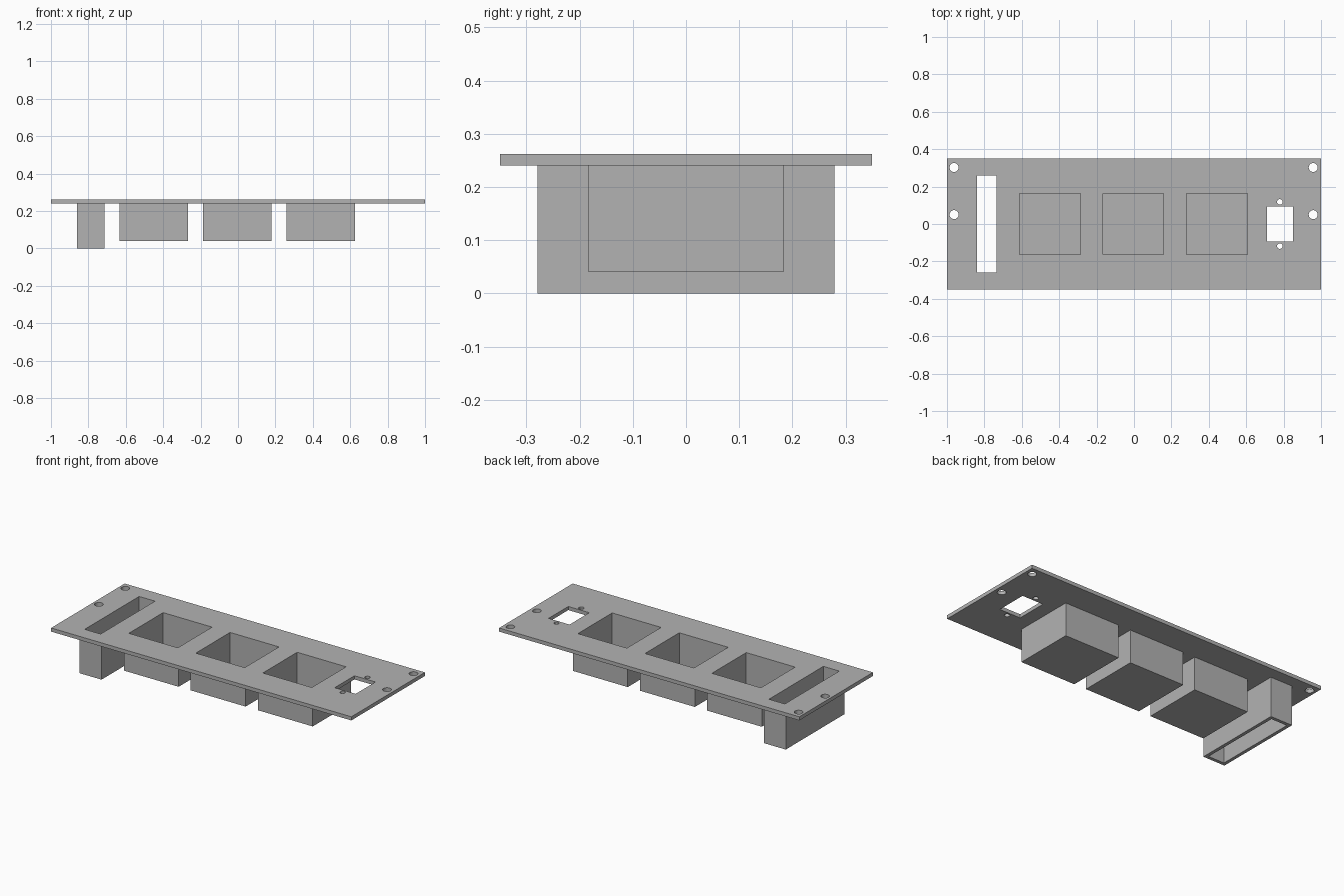
import bpy

cube = bpy.data.objects.get("Cube")
if cube:
    bpy.data.objects.remove(cube, do_unlink=True)

grey = bpy.data.materials.new("plain grey")
grey.use_nodes = True
grey.diffuse_color = (0.45, 0.45, 0.45, 1)
grey.node_tree.nodes["Principled BSDF"].inputs["Base Color"].default_value = grey.diffuse_color

PLATE_LOW, PLATE_TOP, WALL = 0.24, 0.262, 0.02


def box(name, x, y, half_x, half_y, low, high):
    bpy.ops.mesh.primitive_cube_add(size=2, location=(x, y, (low + high) / 2))
    ob = bpy.context.object
    ob.name = name
    ob.scale = (half_x, half_y, (high - low) / 2)
    bpy.ops.object.transform_apply(location=True, rotation=False, scale=True)
    ob.data.materials.append(grey)
    return ob


def drill(x, y, radius):
    bpy.ops.mesh.primitive_cylinder_add(vertices=32, radius=radius, depth=0.2,
                                        location=(x, y, PLATE_TOP))
    bpy.context.object.data.materials.append(grey)
    return bpy.context.object


def cut(ob, cutters):
    """Subtract the cutters, then bake the result and drop them."""
    for c in cutters:
        c.hide_render = True
        mod = ob.modifiers.new("cut", 'BOOLEAN')
        mod.operation = 'DIFFERENCE'
        mod.solver = 'EXACT'
        mod.object = c
    bpy.context.view_layer.update()
    baked = bpy.data.meshes.new_from_object(
        ob.evaluated_get(bpy.context.evaluated_depsgraph_get()))
    ob.modifiers.clear()
    ob.data = baked
    for c in cutters:
        bpy.data.objects.remove(c, do_unlink=True)


# Hanging boxes: name, x, half sizes, bottom, floor of the hollow
hollows = [("cup_" + side, x, 0.183, 0.183, 0.04, 0.04 + WALL)
           for side, x in (("right", -0.45), ("middle", -0.004), ("left", 0.443))]
hollows.append(("open_chute", -0.787, 0.073, 0.279, 0, -0.1))

plate_cutters = []
for name, x, hx, hy, low, floor in hollows:
    body = box(name, x, 0, hx, hy, low, PLATE_LOW)
    cut(body, [box("hollow", x, 0, hx - WALL, hy - WALL, floor, 0.4)])
    plate_cutters.append(box("opening", x, 0, hx - WALL, hy - WALL, 0.1, 0.4))

# Socket window with its two small screw holes
plate_cutters.append(box("window", 0.78, 0, 0.07, 0.094, 0.1, 0.4))
plate_cutters += [drill(0.78, y, 0.015) for y in (-0.118, 0.118)]

# Mounting holes at both ends
plate_cutters += [drill(x, y, 0.024) for x in (-0.962, 0.958) for y in (0.05, 0.302)]

plate = box("top_plate", 0, 0, 1, 0.35, PLATE_LOW, PLATE_TOP)
cut(plate, plate_cutters)
